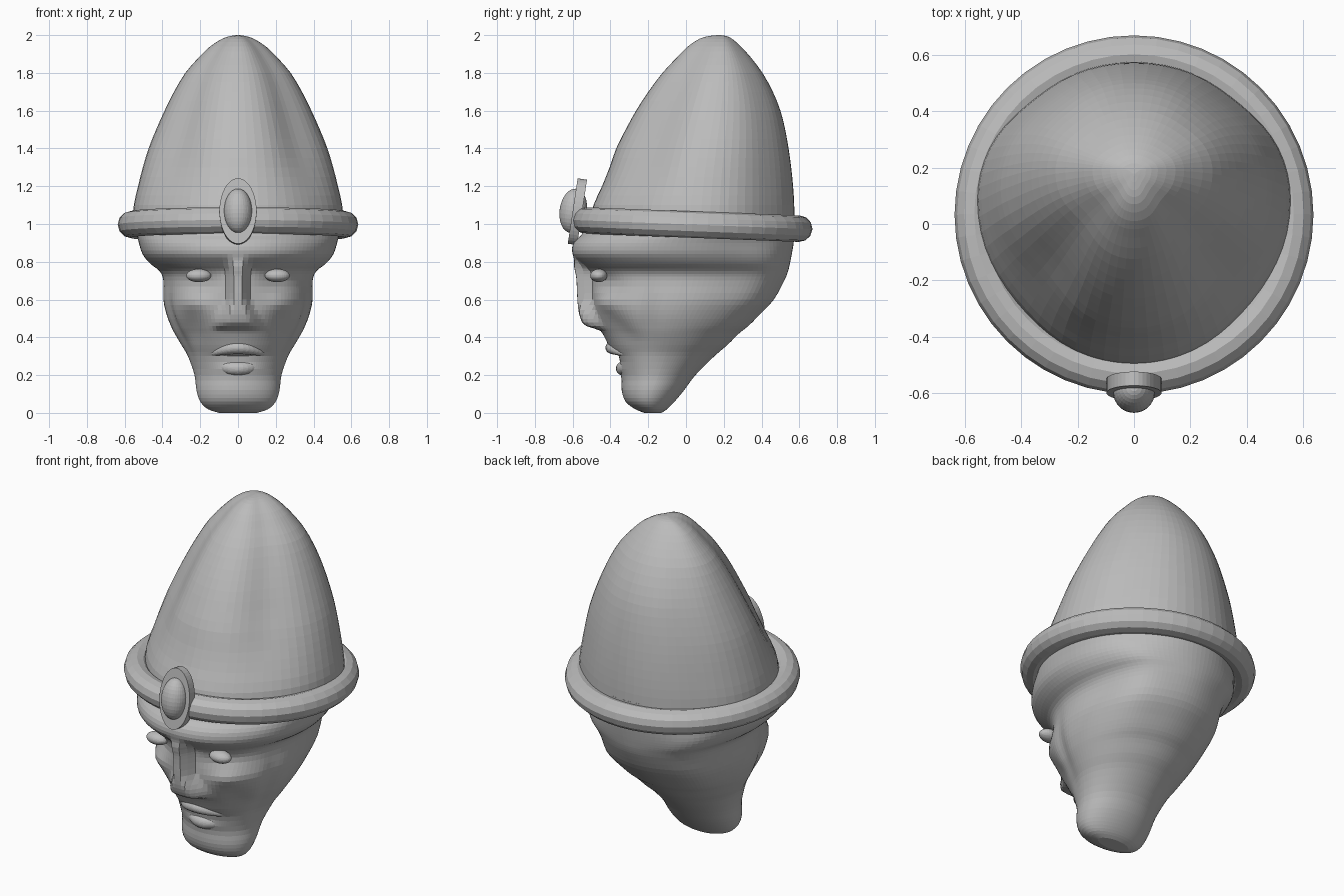
import bpy, bmesh, math
from mathutils import Matrix, Vector

if "Cube" in bpy.data.objects:
    bpy.data.objects.remove(bpy.data.objects["Cube"])

grey = bpy.data.materials.new("stone grey")
grey.diffuse_color = (0.5, 0.5, 0.5, 1)
grey.use_nodes = True
grey.node_tree.nodes["Principled BSDF"].inputs["Base Color"].default_value = grey.diffuse_color


def finish(name, bm):
    """Faceted finish, like carved stone."""
    bmesh.ops.recalc_face_normals(bm, faces=bm.faces)
    me = bpy.data.meshes.new(name)
    bm.to_mesh(me)
    bm.free()
    ob = bpy.data.objects.new(name, me)
    bpy.context.collection.objects.link(ob)
    me.materials.append(grey)
    return ob


def refine(rows, n):
    """Catmull-Rom subdivision of a table of stations."""
    out = []
    for i in range(len(rows) - 1):
        p = [Vector(rows[min(max(i + k, 0), len(rows) - 1)]) for k in (-1, 0, 1, 2)]
        for j in range(n):
            t = j / n
            out.append(0.5 * (2 * p[1] + (p[2] - p[0]) * t
                              + (2 * p[0] - 5 * p[1] + 4 * p[2] - p[3]) * t * t
                              + (3 * p[1] - p[0] - 3 * p[2] + p[3]) * t ** 3))
    return out + [Vector(rows[-1])]


def loft(name, rows, seg, shape):
    bm = bmesh.new()
    rings = [[bm.verts.new(shape(2 * math.pi * k / seg, r)) for k in range(seg)] for r in rows]
    for a, b in zip(rings, rings[1:]):
        for k in range(seg):
            m = (k + 1) % seg
            bm.faces.new((a[k], a[m], b[m], b[k]))
    bm.faces.new(rings[0])
    bm.faces.new(rings[-1])
    return finish(name, bm)


def step(a, b, v):
    t = min(max((v - a) / (b - a), 0), 1)
    return t * t * (3 - 2 * t)


def bump(x, z, cx, cz, rx, rz):
    return math.exp(-((abs(x) - cx) / rx) ** 2 - ((z - cz) / rz) ** 2)


def flank(a, front, back):
    """Flattening (or filling) of the diagonals, front and back."""
    t = math.degrees(math.acos(max(-1, min(1, -math.sin(a)))))
    return (1 - front * math.exp(-((t - 48) / 22) ** 2)
            - back * math.exp(-((t - 138) / 18) ** 2))


# head: height, half width, front y, back y
head = [(0, .10, -.22, -.13), (.02, .16, -.27, -.10), (.06, .20, -.32, -.06),
        (.12, .22, -.34, -.01), (.2, .23, -.34, .05), (.3, .265, -.37, .15),
        (.36, .30, -.405, .22), (.42, .335, -.44, .28), (.46, .355, -.465, .33),
        (.52, .378, -.49, .39), (.6, .395, -.5, .465), (.7, .395, -.505, .52),
        (.75, .415, -.515, .54), (.79, .465, -.555, .55), (.84, .505, -.60, .56),
        (.9, .525, -.595, .57), (.96, .54, -.54, .575), (1.05, .555, -.51, .575)]


def head_shape(a, r):
    z, w, f, b = r
    c, s = math.cos(a), math.sin(a)
    mid = (f + b) / 2
    e = step(.82, 1, z)
    k = flank(a, .03 * e, .03 * e - .05 * step(.3, .6, z) * (1 - step(.75, .95, z)))
    x = w * c * k
    y = mid + s * k * (b - f) / 2
    if s < 0:
        # nose, eye sockets, hollow cheeks, cheekbones and mouth
        half = .045 + .055 * (1 - step(.46, .62, z))
        nose = (1 - step(half * .5, half * 1.5, abs(x))) * step(.43, .47, z) * (1 - step(.74, .84, z))
        y -= .075 * nose
        y += .02 * bump(x, z, .2, .69, .09, .05)
        y += .025 * bump(x, z, .24, .43, .07, .09)
        y -= .03 * bump(x, z, .25, .58, .09, .05)
        y -= .012 * bump(x, z, 0, .29, .17, .09)
        y += .035 * bump(x, z, 0, .287, .11, .025)
        # jaw groove behind the face
        g = bump(0, z, 0, .45, 1, .18) * math.exp(-((y + .2) / .05) ** 2)
        x *= 1 - .05 * g
    return (x, y, z)


loft("head", refine(head, 3), 112, head_shape)

# tall pointed cap with a front ridge and hollow flanks
cap = [(1.0, .562, -.51, .575), (1.1, .552, -.49, .573), (1.2, .53, -.445, .567),
       (1.3, .505, -.405, .557), (1.4, .475, -.37, .543), (1.5, .435, -.32, .525),
       (1.6, .39, -.265, .5), (1.7, .34, -.2, .46), (1.8, .28, -.125, .405),
       (1.88, .21, -.05, .345), (1.94, .148, .01, .29), (1.98, .085, .07, .245),
       (1.995, .042, .12, .215), (2.0, .005, .17, .18)]


def cap_shape(a, r):
    z, w, f, b = r
    mid = .08 + .11 * step(1.0, 2.0, z)
    mid = min(max(mid, f), b)
    s = math.sin(a)
    k = flank(a, .03 + .1 * step(1.05, 1.5, z), .03)
    depth = b - mid if s > 0 else mid - f
    return (w * math.cos(a) * k, mid + depth * s * k, z)


loft("cap", refine(cap, 2), 64, cap_shape)

# rolled band around the brow, tipped slightly down at the back
bm = bmesh.new()
tilt = Matrix.Translation((0, .033, .997)) @ Matrix.Rotation(math.radians(-2.2), 4, 'X')
M, N = 48, 12
grid = []
for i in range(M):
    u = 2 * math.pi * i / M
    row = []
    for j in range(N):
        v = 2 * math.pi * j / N
        d = .567 + .07 * math.cos(v)
        row.append(bm.verts.new(tilt @ Vector((d * math.cos(u), d * math.sin(u), .07 * math.sin(v)))))
    grid.append(row)
for i in range(M):
    for j in range(N):
        p, q = grid[i], grid[(i + 1) % M]
        bm.faces.new((p[j], q[j], q[(j + 1) % N], p[(j + 1) % N]))
finish("band", bm)


def ellipsoid(name, centre, radii, rot=0, bend=0, droop=0):
    bm = bmesh.new()
    bmesh.ops.create_uvsphere(bm, u_segments=32, v_segments=16, radius=1)
    m = Matrix.Translation(centre) @ Matrix.Rotation(rot, 4, 'X') @ Matrix.Diagonal((*radii, 1))
    bmesh.ops.transform(bm, matrix=m, verts=bm.verts)
    for v in bm.verts:
        q = v.co.x ** 2
        v.co.y += bend * q
        v.co.z += droop * q
    return finish(name, bm)


# oval badge plate and domed stone
lean = math.radians(-8.6)
bm = bmesh.new()
bmesh.ops.create_cone(bm, cap_ends=True, segments=40, radius1=1, radius2=1, depth=1)
m = (Matrix.Translation((0, -.575, 1.065)) @ Matrix.Rotation(lean, 4, 'X')
     @ Matrix.Diagonal((.098, .05, .175, 1)) @ Matrix.Rotation(math.pi / 2, 4, 'X'))
bmesh.ops.transform(bm, matrix=m, verts=bm.verts)
finish("badge_plate", bm)
ellipsoid("badge_stone", (0, -.597, 1.07), (.074, .072, .118), lean)

# eyes
for side, label in ((-1, "right"), (1, "left")):
    ellipsoid(label + "_eye", (side * .208, -.462, .727), (.066, .045, .035))

# lips, bent around the face
ellipsoid("upper_lip", (0, -.385, .345), (.15, .042, .034), 0, 3, -1.5)
ellipsoid("lower_lip", (0, -.335, .235), (.14, .036, .036), 0, 3, 1)
